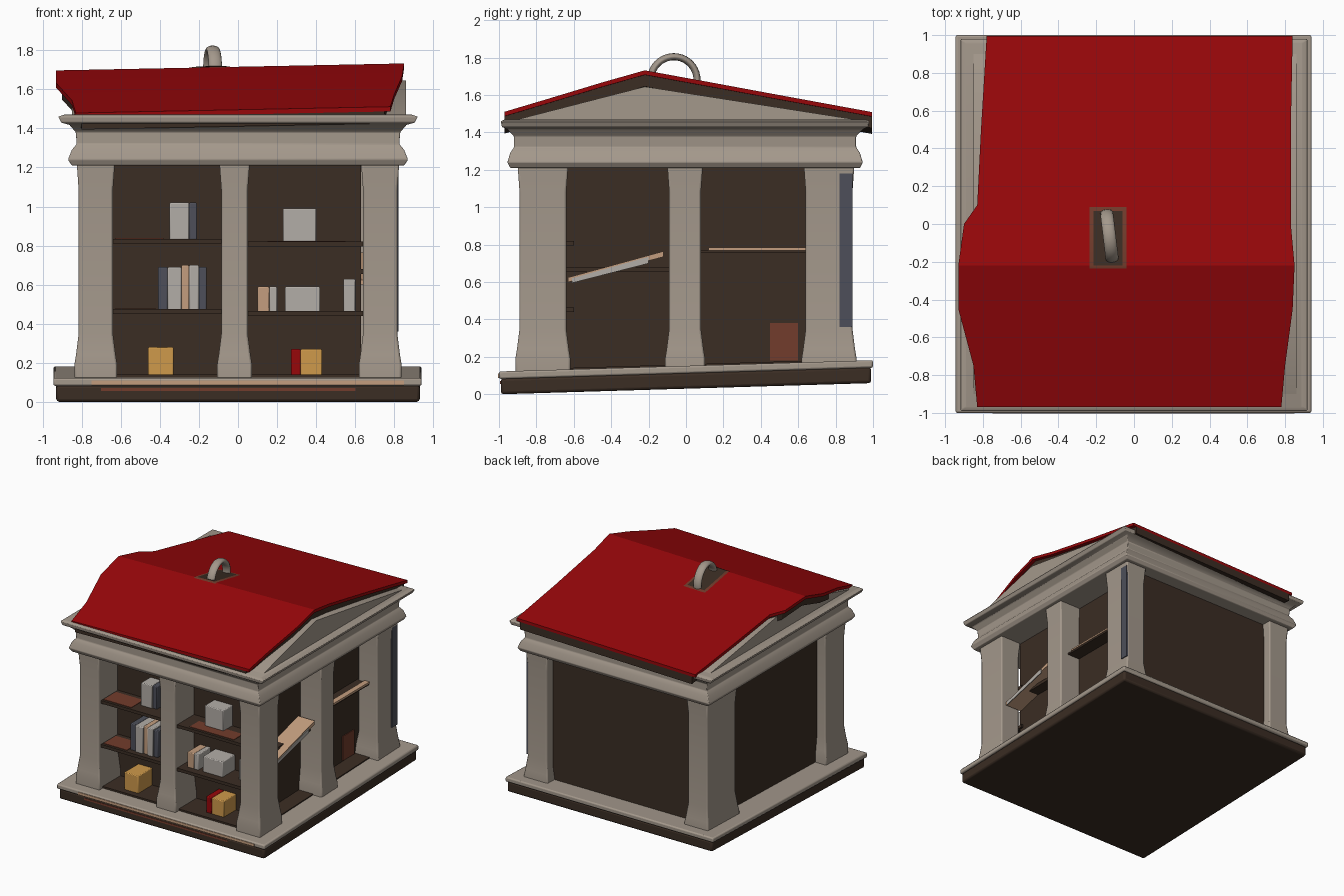
import bpy, bmesh, math

if "Cube" in bpy.data.objects:
    bpy.data.objects.remove(bpy.data.objects["Cube"])


def mat(name, r, g, b):
    m = bpy.data.materials.new(name)
    m.diffuse_color = (r, g, b, 1)
    m.use_nodes = True
    m.node_tree.nodes["Principled BSDF"].inputs["Base Color"].default_value = m.diffuse_color
    return m


RED = mat("roof red", 0.31, 0.002, 0.003)
STONE = mat("warm grey stone", 0.37, 0.315, 0.26)
BROWN = mat("dark brown", 0.043, 0.026, 0.017)
PALE = mat("pale grey", 0.45, 0.42, 0.39)
GOLD = mat("gold", 0.62, 0.32, 0.07)
SLATE = mat("slate", 0.075, 0.078, 0.1)
PEACH = mat("peach", 0.55, 0.34, 0.21)
RUST = mat("rust", 0.17, 0.045, 0.025)


def make(name, verts, faces, material, bevel=0.0, angle=30):
    me = bpy.data.meshes.new(name)
    me.from_pydata(verts, [], faces)
    bm = bmesh.new()
    bm.from_mesh(me)
    bmesh.ops.recalc_face_normals(bm, faces=bm.faces)
    bm.to_mesh(me)
    bm.free()
    ob = bpy.data.objects.new(name, me)
    bpy.context.collection.objects.link(ob)
    me.materials.append(material)
    if bevel:
        mod = ob.modifiers.new("bevel", 'BEVEL')
        mod.width, mod.segments = bevel, 2
        mod.limit_method = 'ANGLE'
    bpy.ops.object.select_all(action='DESELECT')
    ob.select_set(True)
    bpy.context.view_layer.objects.active = ob
    bpy.ops.object.shade_smooth_by_angle(angle=math.radians(angle))
    return ob


def loft(name, rings, material, bevel=0.0, shear=0.0):
    """Stack of rectangles (x0, x1, y0, y1, z); shear lifts z with y."""
    v, f = [], []
    for x0, x1, y0, y1, z in rings:
        v += [(x, y, z + shear * y) for x, y in ((x0, y0), (x1, y0), (x1, y1), (x0, y1))]
    for k in range(len(rings) - 1):
        for i in range(4):
            j = (i + 1) % 4
            f.append((4 * k + i, 4 * k + j, 4 * k + 4 + j, 4 * k + 4 + i))
    n = len(v)
    f += [(3, 2, 1, 0), (n - 4, n - 3, n - 2, n - 1)]
    return make(name, v, f, material, bevel)


def box(name, x0, x1, y0, y1, z0, z1, material, bevel=0.0, shear=0.0):
    return loft(name, [(x0, x1, y0, y1, z0), (x0, x1, y0, y1, z1)], material, bevel, shear)


def prism(name, x0, x1, prof, material):
    n = len(prof)
    v = [(x, y, z) for x in (x0, x1) for y, z in prof]
    f = [tuple(range(n)), tuple(range(n, 2 * n))]
    f += [(i, (i + 1) % n, n + (i + 1) % n, n + i) for i in range(n)]
    return make(name, v, f, material)


# base: dark underside and thin stone ledge, rising slightly to the back
box("base_plinth", -0.93, 0.93, -0.99, 0.99, 0.03, 0.115, BROWN, 0.015, 0.03)
box("base_ledge", -0.945, 0.94, -1.0, 1.0, 0.112, 0.152, STONE, 0.01, 0.03)
box("base_front_strip", -0.75, 0.85, -1.004, -0.995, 0.118, 0.14, PEACH, 0, 0.03)
box("base_rust_strip", -0.7, 0.6, -0.994, -0.985, 0.085, 0.1, RUST, 0, 0.03)

# cabinet core and bay floors
box("cabinet_core", -0.74, 0.63, -0.64, 0.82, 0.1, 1.3, BROWN)
box("front_bay_floor", -0.64, 0.64, -0.87, -0.6, 0.1, 0.14, BROWN)
box("right_bay_floor", 0.6, 0.76, -0.64, 0.64, 0.1, 0.16, BROWN, 0, 0.03)


# pillars with flared feet
def pillar(name, x0, x1, y0, y1):
    prof = ((0.1, 0.022), (0.19, 0.022), (0.24, 0.014), (0.35, 0.0), (1.08, 0.0), (1.25, 0.012))
    loft(name, [(x0 - g, x1 + g, y0 - g, y1 + g, z) for z, g in prof], STONE, 0.01)


for sx, side in ((-1, "left"), (1, "right")):
    a, b = sorted((sx * 0.64, sx * 0.815))
    pillar("front_pillar_" + side, a, b, -0.89, -0.64)
    pillar("back_pillar_" + side, a, b, 0.64 if sx > 0 else 0.52, 0.89)
pillar("front_pillar_middle", -0.085, 0.05, -0.89, -0.62)
pillar("right_pillar_middle", 0.6, 0.815, -0.09, 0.08)
box("right_slate_strip", 0.81, 0.822, 0.82, 0.89, 0.36, 1.27, SLATE)
box("right_rust_patch", 0.625, 0.636, 0.45, 0.6, 0.18, 0.38, RUST)

# entablature: lower moulding, frieze and cornice in one stepped profile
loft("entablature", [(-hx, hx, -hy, hy - 0.01, z) for hx, hy, z in (
    (0.85, 0.94, 1.21), (0.87, 0.955, 1.24), (0.85, 0.94, 1.29), (0.825, 0.92, 1.32),
    (0.83, 0.92, 1.38), (0.86, 0.95, 1.415), (0.905, 0.985, 1.43), (0.92, 0.99, 1.46),
    (0.89, 0.97, 1.47))], STONE, 0.005)

# roof sheet: y, z, left edge, right edge
ROOF = [(-0.97, 1.495, -0.83, 0.78), (-0.75, 1.56, -0.85, 0.80), (-0.45, 1.65, -0.93, 0.84),
        (-0.22, 1.715, -0.93, 0.85), (0.0, 1.675, -0.90, 0.83), (0.1, 1.657, -0.83, 0.83),
        (0.5, 1.583, -0.81, 0.83), (0.995, 1.492, -0.78, 0.84)]


def roof_z(x, y):
    for (ya, za, *_), (yb, zb, *_) in zip(ROOF, ROOF[1:]):
        if y <= yb:
            return za + (zb - za) * (y - ya) / (yb - ya) + 0.02 * x


def sheet(name, top, bottom, inset, material):
    """Solid strip following the roof, between two offsets below its surface."""
    v = [(x, y, z + 0.02 * x + d) for y, z, l, r in ROOF
         for x, d in ((l + inset, top), (r - inset, top), (r - inset, bottom), (l + inset, bottom))]
    f = [(4 * k + i, 4 * k + (i + 1) % 4, 4 * k + 4 + (i + 1) % 4, 4 * k + 4 + i)
         for k in range(len(ROOF) - 1) for i in range(4)]
    n = len(v)
    return make(name, v, f + [(0, 1, 2, 3), (n - 4, n - 3, n - 2, n - 1)], material, 0, 20)


sheet("roof", 0.0, -0.024, 0.0, RED)

# gables: stone pediment with dark gap below the roof edge
prism("gable_stone", -0.85, 0.86, [(-0.97, 1.44), (-0.9, 1.47), (-0.22, 1.645), (0.9, 1.47), (0.97, 1.44)], STONE)
sheet("gable_dark_infill", -0.022, -0.085, 0.03, BROWN)

# handle with dark patches on the roof beneath it
def roof_patch(name, x0, x1, ys, lift, material):
    v = [(x, y, roof_z(x, y) + lift) for y in ys for x in (x0, x1)]
    make(name, v, [(2 * i, 2 * i + 1, 2 * i + 3, 2 * i + 2) for i in range(len(ys) - 1)], material)


roof_patch("handle_rust_patch", -0.235, -0.04, (-0.235, -0.22, 0.0, 0.09), 0.003, RUST)
roof_patch("handle_dark_patch", -0.215, -0.06, (-0.22, 0.0, 0.07), 0.006, BROWN)
bpy.ops.mesh.primitive_torus_add(major_radius=0.125, minor_radius=0.019, major_segments=40,
                                 minor_segments=12, location=(-0.13, -0.065, 1.68),
                                 rotation=(0, math.pi / 2, 0.12))
ring = bpy.context.object
ring.name = "handle_ring"
ring.scale = (1, 1, 1.8)
ring.data.materials.append(STONE)
bpy.ops.object.shade_smooth()

# front shelves with rust patches on top
for x0, x1, zs in ((-0.645, -0.08, (0.475, 0.835)), (0.045, 0.645, (0.465, 0.82))):
    for z in zs:
        box("front_shelf", x0, x1, -0.86, -0.6, z - 0.025, z, BROWN)
box("shelf_patch_top_left", -0.63, -0.38, -0.84, -0.68, 0.834, 0.839, RUST)
box("shelf_patch_top_right", 0.15, 0.55, -0.84, -0.72, 0.819, 0.824, RUST)
box("shelf_patch_middle_left", -0.63, -0.42, -0.84, -0.68, 0.474, 0.479, RUST)

# right side shelves, the front one slipped at a slant
prism("right_front_shelf", 0.62, 0.78, [(-0.63, 0.60), (-0.12, 0.735), (-0.12, 0.765), (-0.63, 0.625)], PEACH)
prism("right_front_shelf_edge", 0.778, 0.785, [(-0.61, 0.595), (-0.2, 0.70), (-0.2, 0.735), (-0.61, 0.62)], PALE)
box("right_front_shelf_back", 0.62, 0.72, -0.64, -0.09, 0.655, 0.68, BROWN)
box("right_back_shelf", 0.62, 0.74, 0.08, 0.65, 0.758, 0.772, BROWN)
box("right_back_shelf_edge", 0.70, 0.745, 0.12, 0.65, 0.772, 0.785, PEACH)

# books and boxes on the shelves: x0, x1, z0, z1, front y, colour
for x0, x1, z0, z1, y, m in (
        (-0.35, -0.25, 0.83, 1.02, -0.76, PALE), (-0.25, -0.21, 0.83, 1.02, -0.75, SLATE),
        (0.23, 0.40, 0.82, 0.99, -0.76, PALE),
        (-0.41, -0.36, 0.47, 0.69, -0.81, SLATE), (-0.36, -0.29, 0.47, 0.69, -0.82, PALE),
        (-0.29, -0.25, 0.47, 0.70, -0.81, PEACH), (-0.25, -0.20, 0.47, 0.70, -0.82, PALE),
        (-0.20, -0.16, 0.47, 0.69, -0.81, SLATE),
        (0.10, 0.16, 0.46, 0.59, -0.80, PEACH), (0.16, 0.20, 0.46, 0.59, -0.80, PALE),
        (0.24, 0.42, 0.46, 0.59, -0.80, PALE), (0.54, 0.60, 0.46, 0.63, -0.76, PALE),
        (-0.46, -0.33, 0.13, 0.28, -0.82, GOLD),
        (0.27, 0.32, 0.13, 0.27, -0.80, RED), (0.32, 0.43, 0.13, 0.27, -0.80, GOLD)):
    box("shelf_item", x0, x1, y, -0.63, z0, z1, m, 0.006)
